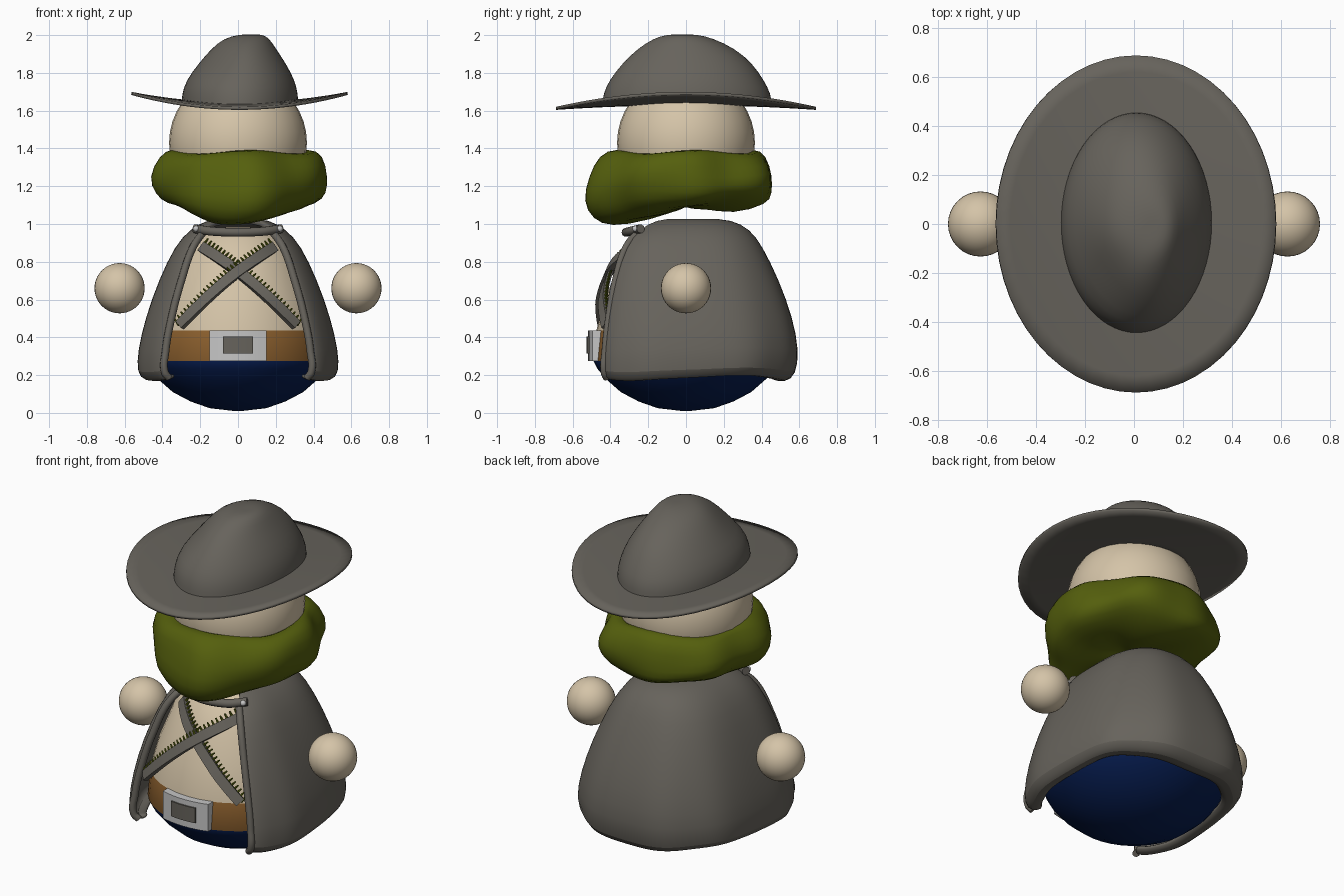
import bpy, bmesh
from math import sin, cos, pi, sqrt, radians, copysign
from mathutils import Vector, Matrix

if "Cube" in bpy.data.objects:
    bpy.data.objects.remove(bpy.data.objects["Cube"])


def material(name, r, g, b):
    m = bpy.data.materials.new(name)
    m.use_nodes = True
    m.diffuse_color = (r, g, b, 1)
    m.node_tree.nodes["Principled BSDF"].inputs["Base Color"].default_value = (r, g, b, 1)
    return m


SKIN = material("skin", .66, .55, .39)
GREY = material("grey cloth", .135, .125, .107)
OLIVE = material("olive", .09, .115, .004)
NAVY = material("navy", .002, .012, .08)
BROWN = material("brown leather", .27, .12, .028)
SILVER = material("silver", .56, .56, .56)


def finish(name, bm, *mats, thickness=0, subdiv=0, angle=40):
    """Turn a bmesh into a shaded object with optional modifiers."""
    bmesh.ops.recalc_face_normals(bm, faces=bm.faces)
    me = bpy.data.meshes.new(name)
    bm.to_mesh(me)
    bm.free()
    ob = bpy.data.objects.new(name, me)
    bpy.context.collection.objects.link(ob)
    for m in mats:
        me.materials.append(m)
    if thickness:
        mod = ob.modifiers.new("thickness", 'SOLIDIFY')
        mod.thickness, mod.offset = thickness, 0
    if subdiv:
        mod = ob.modifiers.new("smooth", 'SUBSURF')
        mod.levels = mod.render_levels = subdiv
    bpy.ops.object.select_all(action='DESELECT')
    ob.select_set(True)
    bpy.context.view_layer.objects.active = ob
    bpy.ops.object.shade_smooth_by_angle(angle=radians(angle))


def loft(rings, around=True, along=False, caps=()):
    """Skin a list of point rings; caps lists the rings to close."""
    bm = bmesh.new()
    vs = [[bm.verts.new(p) for p in ring] for ring in rings]
    n, k = len(vs), len(vs[0])
    for i in range(n if along else n - 1):
        for j in range(k if around else k - 1):
            a, b = vs[i], vs[(i + 1) % n]
            bm.faces.new((a[j], a[(j + 1) % k], b[(j + 1) % k], b[j]))
    for i in caps:
        bm.faces.new(vs[i])
    return bm


def turn(n):
    return [2 * pi * i / n for i in range(n)]


def ball(name, radius, centre, mat, floor=0):
    """Sphere, left open below the floor height."""
    bm = bmesh.new()
    bmesh.ops.create_uvsphere(bm, u_segments=32, v_segments=20, radius=radius,
                              matrix=Matrix.Translation(centre))
    low = [v for v in bm.verts if v.co.z < floor]
    bmesh.ops.delete(bm, geom=low, context='VERTS')
    finish(name, bm, mat)


# Head (tucked into the scarf) and floating hands
ball("head", .365, (0, 0, 1.43), SKIN, floor=1.2)
for side, x in (("left", .627), ("right", -.627)):
    ball(side + "_hand", .133, (x, 0, .66), SKIN)

# Body: rounded base, belt band and tapered chest
BODY = [(.01, .02), (.025, .15), (.06, .25), (.11, .345), (.18, .425), (.235, .47), (.275, .49),
        (.435, .475), (.6, .43), (.8, .35), (.92, .275), (.97, .2), (.985, .08)]


def body_radius(z):
    for (z0, r0), (z1, r1) in zip(BODY, BODY[1:]):
        if z0 <= z <= z1:
            return r0 + (r1 - r0) * (z - z0) / (z1 - z0)


bm = loft([[(r * sin(a), -r * cos(a), z) for a in turn(40)] for z, r in BODY], caps=(0, -1))
for f in bm.faces:
    z = f.calc_center_median().z
    f.material_index = 0 if z < .275 else 1 if z < .435 else 2
finish("body", bm, NAVY, BROWN, SKIN)


# Belt buckle with a raised centre
def plate(name, half, z0, z1, front, depth, mat):
    rings = []
    for i in range(-4, 5):
        x = half * i / 4
        y = x * x - front
        rings.append([(x, y, z0), (x, y, z1), (x, y + depth, z1), (x, y + depth, z0)])
    finish(name, loft(rings, caps=(0, -1)), mat)


plate("buckle", .15, .275, .437, .518, .05, SILVER)
plate("buckle_centre", .08, .315, .405, .526, .02, GREY)

# Crossed chest straps, each with a row of cartridges on the upper edge
for side, s, lift in (("left", 1, .01), ("right", -1, .024)):
    top, end = Vector((-.19 * s, 0, .88)), Vector((.31 * s, 0, .465))
    path = []
    for i in range(29):
        t = i / 28
        p = top.lerp(end, t)
        p.z += .03 * sin(pi * t)
        r = body_radius(p.z) + lift + .045 * t
        p.y = -sqrt(r * r - p.x ** 2)
        path.append(p)
    rings, shells = [], bmesh.new()
    for i, p in enumerate(path):
        along = (path[min(i + 1, 28)] - path[max(i - 1, 0)]).normalized()
        out = Vector((p.x, p.y, .15)).normalized()
        up = out.cross(along).normalized()
        if up.z < 0:
            up = -up
        rings.append([p + up * w + out * d for w, d in
                      ((-.03, -.014), (.026, -.014), (.026, .014), (-.03, .014))])
        rot = up.to_track_quat('Z', 'Y').to_matrix().to_4x4()
        bmesh.ops.create_cone(shells, cap_ends=True, segments=8, radius1=.01, radius2=.004,
                              depth=.05, matrix=Matrix.Translation(p + up * .028) @ rot)
    finish(side + "_chest_strap", loft(rings, caps=(0, -1)), GREY)
    finish(side + "_cartridges", shells, OLIVE)

# Cape: open wrap, boxy in front; rows are height, half width, front depth, back depth
CAPE = [(1.015, .05, .06, .1), (1.01, .16, .18, .24), (.96, .245, .285, .33), (.88, .32, .36, .39),
        (.7, .405, .425, .48), (.5, .475, .465, .555), (.33, .515, .485, .59), (.22, .52, .49, .575),
        (.19, .49, .475, .53), (.205, .435, .43, .45)]
OPEN, COLS = radians(37), 44


def cape_point(z, a, front, back, i):
    t = OPEN + (2 * pi - 2 * OPEN) * i / COLS
    s, c = sin(t), cos(t)
    depth, power = (front, .6) if c > 0 else (back, .82)
    fold = 1 + .014 * cos(9 * t) * (1 - z)
    hem = .015 * cos(3 * t) * max(0, .4 - z) / .2
    return (a * fold * copysign(abs(s) ** power, s),
            -depth * fold * copysign(abs(c) ** power, c), z + hem)


rows = [[cape_point(*row, i) for i in range(COLS + 1)] for row in CAPE]
finish("cape", loft(rows, around=False), GREY, thickness=.03, subdiv=1)


def tube(name, points, radius):
    cu = bpy.data.curves.new(name, 'CURVE')
    cu.dimensions, cu.bevel_depth, cu.bevel_resolution = '3D', radius, 3
    cu.use_fill_caps = True
    sp = cu.splines.new('BEZIER')
    sp.bezier_points.add(len(points) - 1)
    for bp, p in zip(sp.bezier_points, points):
        bp.co = p
        bp.handle_left_type = bp.handle_right_type = 'AUTO'
    cu.materials.append(GREY)
    ob = bpy.data.objects.new(name, cu)
    bpy.context.collection.objects.link(ob)


# Rolled front hems, collar band and its studs
for side, s, col in (("left", 1, 0), ("right", -1, COLS)):
    tube(side + "_cape_hem", [row[col] for row in rows[2:9]], .02)
    ball(side + "_stud", .016, (.222 * s, -.268, .975), SILVER)
tube("collar_band", [(-.23, -.24, .975), (-.12, -.3, .96), (.12, -.3, .96), (.23, -.24, .975)], .024)

# Scarf: lumpy ring that hangs lower at the front
rings = []
for a in turn(40):
    f = max(0, cos(a)) ** 2
    b = max(0, -cos(a)) ** 4
    lump = .016 * sin(5 * a + 1) + .012 * sin(8 * a)
    section = [(.3, 1.35), (.36, 1.395), (.425 + .035 * f, 1.36), (.47 + .03 * f, 1.25),
               (.45 + .07 * f + .03 * b, 1.17 - .04 * f), (.39 + .1 * f + .05 * b, 1.115 - .085 * f),
               (.26 + .14 * f, 1.085 - .095 * f - .03 * b), (.1 + .17 * f, 1.09 - .08 * f),
               (.01, 1.085), (.01, 1.12), (.28, 1.25)]
    ring = []
    for i, (r, z) in enumerate(section):
        if i < 8:
            r += lump * (1 if 2 <= i <= 5 else .3) + (.015 * sin(3 * a + 2 * i) if 1 < i < 6 else 0)
            z += .012 * sin(4 * a + i)
        ring.append((r * sin(a) + .012, -r * cos(a), z))
    rings.append(ring)
finish("scarf", loft(rings, along=True), OLIVE, subdiv=1, angle=80)


# Hat brim: oval, curled up at the sides and down at front and back
def brim_z(x, y):
    return 1.636 + .055 * (x / .57) ** 2 - .024 * (y / .69) ** 2


rings = []
for k in (.3, .5, .65, .8, .9, 1):
    pts = [(.572 * k * sin(a), -.688 * k * cos(a)) for a in turn(56)]
    rings.append([(x + .008, y, brim_z(x, y)) for x, y in pts])
finish("hat_brim", loft(rings), GREY, thickness=.016)

# Hat crown: height, left and right limits, front and back limits, leaning to one side
CROWN = [(1.63, -.3, .32, -.448, .458), (1.69, -.297, .318, -.44, .452),
         (1.76, -.277, .303, -.41, .415), (1.85, -.212, .255, -.345, .355),
         (1.93, -.142, .2, -.26, .26), (1.985, -.075, .165, -.17, .14),
         (2.003, .01, .13, -.1, .06), (2.003, .05, .09, -.04, .0)]
rings = []
for k, (z, x0, x1, y0, y1) in enumerate(CROWN):
    ring = []
    for a in turn(32):
        # shallow pinch on the front quarter
        dent = 1 - .1 * max(0, cos(a + .75)) ** 6 * (2 < k < 6)
        x = (x0 + x1) / 2 + (x1 - x0) / 2 * sin(a) * dent
        y = (y0 + y1) / 2 - (y1 - y0) / 2 * cos(a) * dent
        ring.append((x, y, brim_z(x, y) if k == 0 else z))
    rings.append(ring)
finish("hat_crown", loft(rings, caps=(-1,)), GREY, subdiv=1, angle=80)
